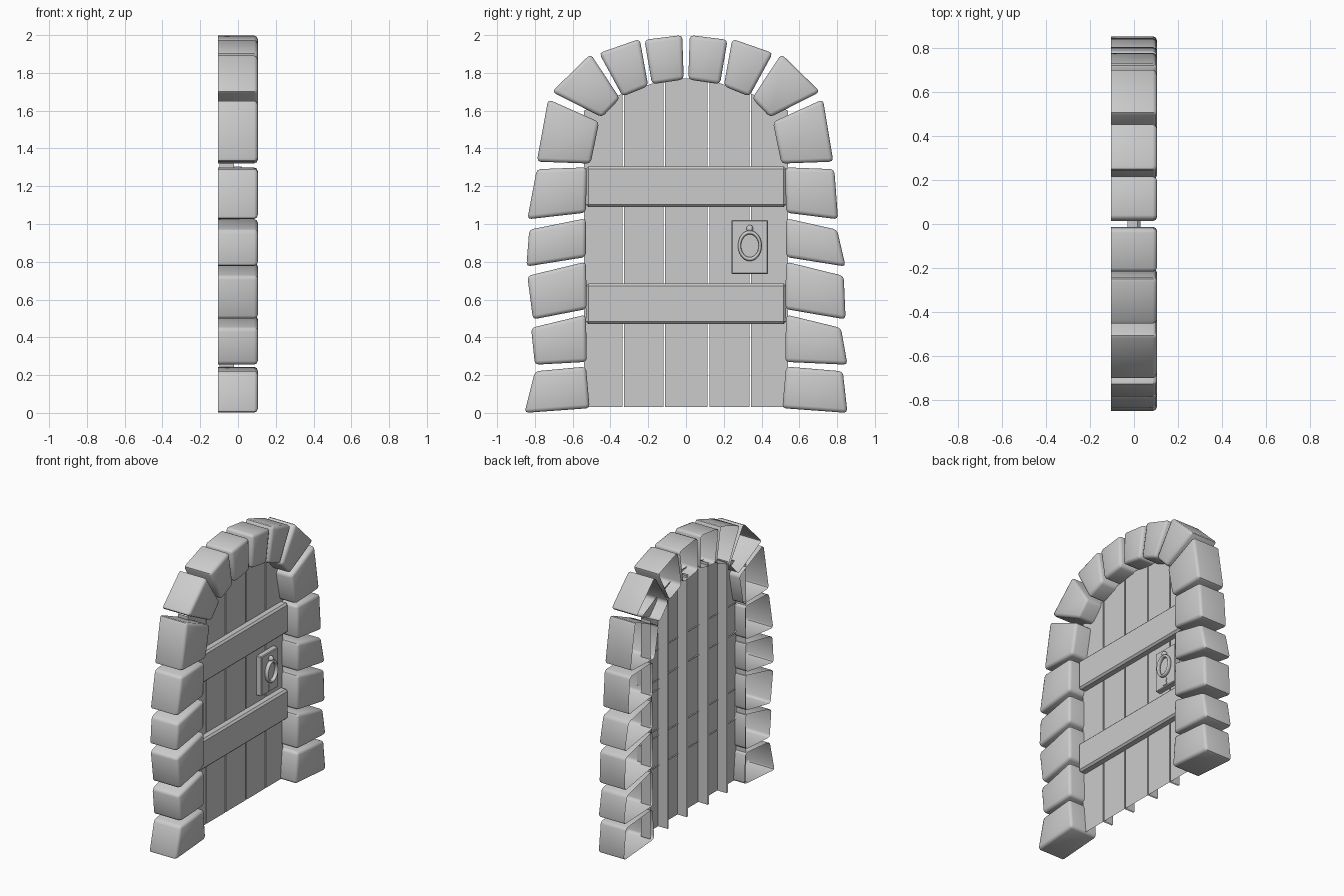
import bpy, bmesh
from math import radians, sin, cos, pi

if "Cube" in bpy.data.objects:
    bpy.data.objects.remove(bpy.data.objects["Cube"])


def shell(name, pts, back, front, bevel=0.0, segs=2, open_walls=()):
    """Extrude a (y, z) outline along x, leaving the back open."""
    area = sum(a[0] * b[1] - b[0] * a[1] for a, b in zip(pts, pts[1:] + pts[:1]))
    if area < 0:
        pts = pts[::-1]
    bm = bmesh.new()
    b = [bm.verts.new((back, y, z)) for y, z in pts]
    f = [bm.verts.new((front, y, z)) for y, z in pts]
    bm.faces.new(f)
    n = len(pts)
    for i in range(n):
        j = (i + 1) % n
        if i not in open_walls:
            bm.faces.new((b[i], b[j], f[j], f[i]))
    if bevel:
        edges = [e for e in bm.edges if any(v in f for v in e.verts)]
        bmesh.ops.bevel(bm, geom=edges, offset=bevel, segments=segs,
                        profile=0.5, affect='EDGES', clamp_overlap=True)
    me = bpy.data.meshes.new(name)
    bm.to_mesh(me)
    bm.free()
    ob = bpy.data.objects.new(name, me)
    bpy.context.collection.objects.link(ob)
    return ob


def smooth(ob, angle=50):
    bpy.ops.object.select_all(action='DESELECT')
    ob.select_set(True)
    bpy.context.view_layer.objects.active = ob
    bpy.ops.object.shade_smooth_by_angle(angle=radians(angle))


def rect(y0, y1, z0, z1):
    return [(y0, z0), (y1, z0), (y1, z1), (y0, z1)]


# Arch stones: outer low, inner low, inner high, outer high (half the arch)
stones = [
    [(.855, .005), (.51, .025), (.53, .245), (.80, .22)],
    [(.80, .255), (.525, .27), (.53, .52), (.82, .45)],
    [(.81, .495), (.525, .55), (.53, .80), (.84, .725)],
    [(.845, .775), (.53, .825), (.53, 1.03), (.83, .97)],
    [(.84, 1.025), (.53, 1.06), (.525, 1.30), (.79, 1.29)],
    [(.79, 1.33), (.505, 1.32), (.46, 1.54), (.73, 1.66)],
    [(.71, 1.70), (.445, 1.565), (.35, 1.665), (.505, 1.90)],
    [(.46, 1.905), (.335, 1.675), (.20, 1.73), (.245, 1.98)],
    [(.22, 1.975), (.18, 1.74), (.012, 1.765), (.02, 2.0)],
]
# Outer edges of the lower stones on the lock side (low, high)
lock_side_outer = [(.855, .83), (.855, .82), (.845, .835),
                   (.845, .80), (.805, .785), (.78, .725)]
for i, p in enumerate(stones):
    if i == 0:
        p[0] = (p[0][0], 0.0)
    smooth(shell(f"arch_stone_left_{i}", [(-y, z) for y, z in p], -.105, .105, .02))
    q = list(p)
    if i < len(lock_side_outer):
        lo, hi = lock_side_outer[i]
        q[0], q[3] = (lo, p[0][1]), (hi, p[3][1])
    smooth(shell(f"arch_stone_right_{i}", q, -.105, .105, .02))

# Door planks: front and two side walls, open top and bottom
planks = [(-.54, -.337, 1.60, 1.69), (-.327, -.12, 1.69, 1.765),
          (-.11, .115, 1.77, 1.77), (.125, .335, 1.765, 1.69),
          (.345, .54, 1.69, 1.60)]
for i, (y0, y1, t0, t1) in enumerate(planks):
    shell(f"plank_{i}", [(y0, .03), (y1, .03), (y1, t1), (y0, t0)],
          -.097, -.02, open_walls=(0, 2))

# Cross beams
for name, z0, z1 in (("lower_beam", .47, .685), ("upper_beam", 1.09, 1.305)):
    shell(name, rect(-.53, .53, z0, z1), -.03, .03, .013, 1)

# Lock plate
LY = .338
shell("lock_plate", rect(.24, .435, .735, 1.02), -.03, .018, .005, 1)

# Oval pull ring
bpy.ops.mesh.primitive_torus_add(major_radius=1, minor_radius=.15,
                                 major_segments=24, minor_segments=8,
                                 location=(.03, LY, .885),
                                 rotation=(0, radians(90), 0))
ring = bpy.context.object
ring.name = "pull_ring"
ring.scale = (.071, .055, .10)
smooth(ring)

# Ring hanger
bpy.ops.mesh.primitive_uv_sphere_add(segments=12, ring_count=8, radius=.018,
                                     location=(.024, LY, .975))
hanger = bpy.context.object
hanger.name = "ring_hanger"
hanger.scale = (1.2, 1, 1.1)
smooth(hanger)

# Keyhole: round head with a flared foot
head = [(LY + .016 * cos(a), .785 + .016 * sin(a))
        for a in [radians(-50) + k * radians(280) / 10 for k in range(11)]]
shell("keyhole", head + [(LY - .02, .748), (LY + .02, .748)], .01, .022)
